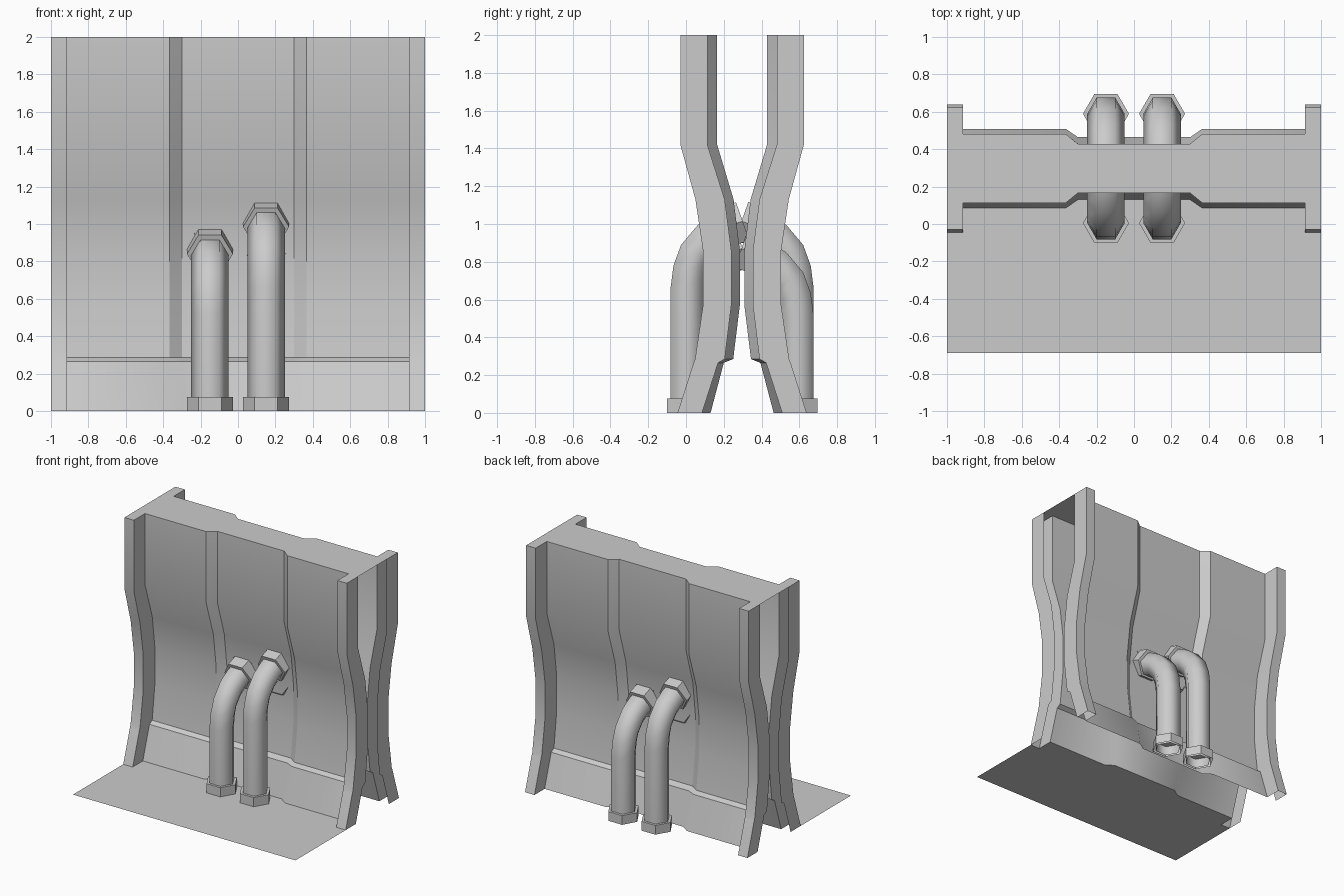
import bpy, math
from mathutils import Vector, Matrix

if "Cube" in bpy.data.objects:
    bpy.data.objects.remove(bpy.data.objects["Cube"])

MID_Y = 0.297
TURN = Matrix.Translation((0, MID_Y, 0)) @ Matrix.Rotation(math.pi, 4, 'Z') @ Matrix.Translation((0, -MID_Y, 0))


def make(name, verts, faces, angle=30, turned=False):
    me = bpy.data.meshes.new(name)
    me.from_pydata([tuple(v) for v in verts], [], faces)
    if turned:
        me.transform(TURN)
    me.update()
    ob = bpy.data.objects.new(name, me)
    bpy.context.collection.objects.link(ob)
    bpy.ops.object.select_all(action='DESELECT')
    ob.select_set(True)
    bpy.context.view_layer.objects.active = ob
    bpy.ops.object.shade_smooth_by_angle(angle=math.radians(angle))
    return ob


# wall section rows: z, side frame y, panel y, centre recess y
ROWS = [(0, -0.045, 0.085, 0.13), (0.265, 0.04, 0.17, 0.2),
        (0.285, 0.048, 0.205, 0.25), (0.57, 0.09, 0.24, 0.285),
        (0.86, 0.09, 0.24, 0.285), (1.13, 0.05, 0.205, 0.252),
        (1.42, -0.03, 0.113, 0.165), (2, -0.03, 0.113, 0.165)]
# wall columns: x, which y of the row
HALF = [(-1, 2), (-1, 1), (-0.915, 1), (-0.915, 2), (-0.365, 2), (-0.3, 3)]
COLS = HALF + [(-x, k) for x, k in reversed(HALF)]


def row_points(row):
    return [Vector((x, row[k], row[0])) for x, k in COLS]


# front and back wall sheets
n = len(COLS)
wall_verts = [p for r in ROWS for p in row_points(r)]
wall_faces = [(r * n + c, r * n + c + 1, (r + 1) * n + c + 1, (r + 1) * n + c)
              for r in range(len(ROWS) - 1) for c in range(n - 1)]
make("front_wall", wall_verts, wall_faces)
make("back_wall", wall_verts, wall_faces, turned=True)

# top cap joining both sheets
edge = row_points(ROWS[-1])[1:-1]
cap = edge + [TURN @ p for p in edge]
make("top_cap", cap, [tuple(range(len(cap)))])

# floor in front, following the foot of the wall
foot = row_points(ROWS[0])[1:-1]
floor = [Vector((-1, -0.69, 0)), Vector((1, -0.69, 0))] + foot[::-1]
make("floor", floor, [tuple(range(len(floor)))])


def hex_sweep(name, x, path, radius, turned, cap_end=False, angle=30):
    """Six-sided tube along a (y, z) path."""
    pts = [Vector(p) for p in path]
    verts, faces = [], []
    for i, p in enumerate(pts):
        t = (pts[min(i + 1, len(pts) - 1)] - pts[max(i - 1, 0)]).normalized()
        for k in range(6):
            a = k * math.pi / 3
            s = math.sin(a) * radius
            verts.append((x + math.cos(a) * radius, p.x + t.y * s, p.y - t.x * s))
    for i in range(len(pts) - 1):
        for k in range(6):
            a, b = i * 6 + k, i * 6 + (k + 1) % 6
            faces.append((a, b, b + 6, a + 6))
    if cap_end:
        m = len(verts)
        faces.append(tuple(range(m - 6, m)))
    make(name, verts, faces, angle, turned)


# pipes with foot and wall collars, same pair on each side
for side, turned in (("front", False), ("back", True)):
    for size, x, drop in (("short", -0.15, 0.145), ("tall", 0.15, 0)):
        label = f"{side}_{size}"
        bend = [(0.005, 0.66), (0.018, 0.76), (0.048, 0.845),
                (0.12, 0.93), (0.19, 0.97), (0.28, 1.0)]
        path = [(0.005, 0)] + [(y, z - drop) for y, z in bend]
        hex_sweep(label + "_pipe", x, path, 0.1, turned, angle=65)
        hex_sweep(label + "_foot_collar", x, [(0.005, 0), (0.005, 0.075)], 0.123, turned, True)
        hex_sweep(label + "_wall_collar", x,
                  [(0.3, 1.015 - drop), (0.215, 0.985 - drop)], 0.123, turned, True)
